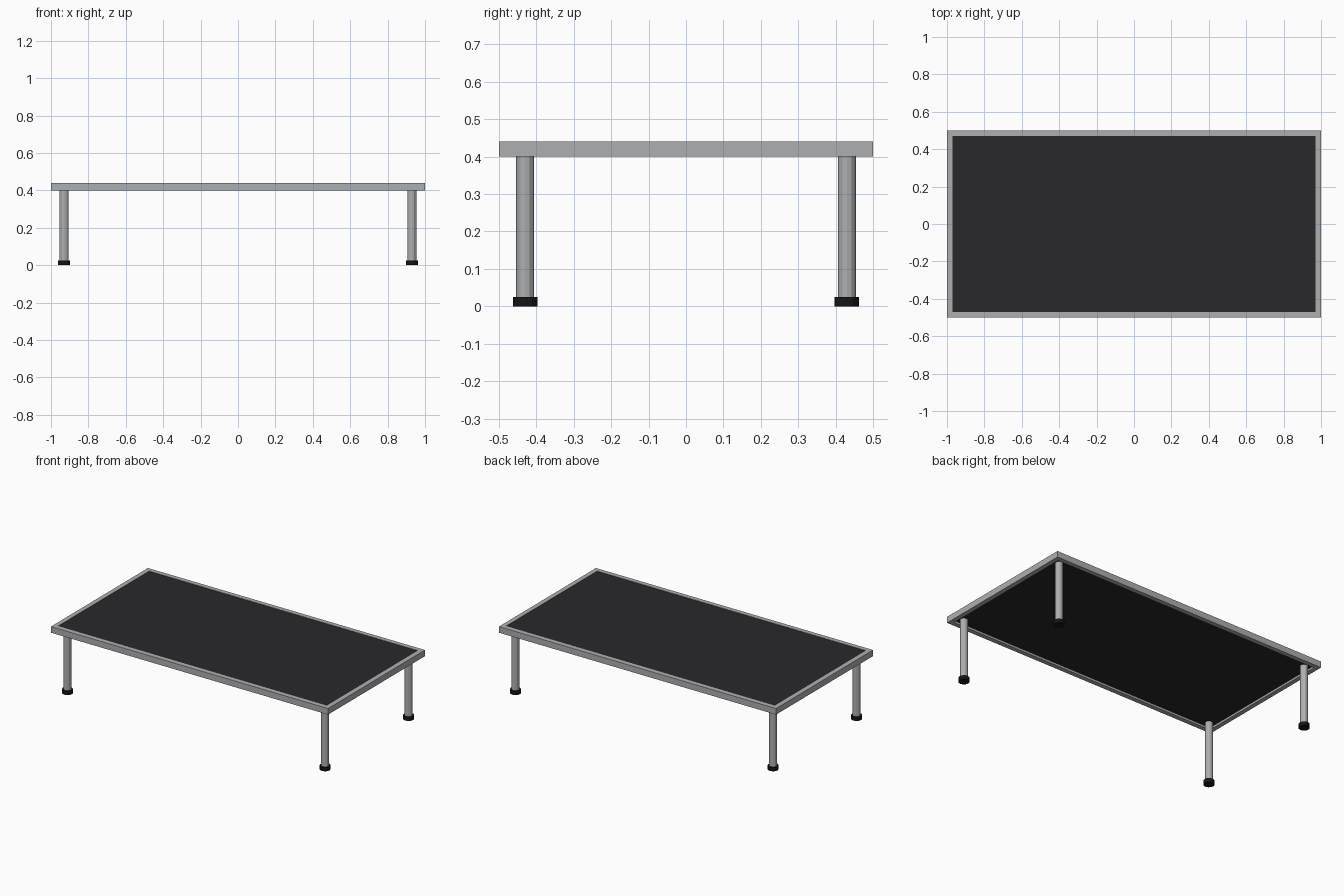
import bpy

if "Cube" in bpy.data.objects:
    bpy.data.objects.remove(bpy.data.objects["Cube"])


def paint(obj, name, color):
    mat = bpy.data.materials.get(name) or bpy.data.materials.new(name)
    mat.diffuse_color = color
    mat.use_nodes = True
    mat.node_tree.nodes["Principled BSDF"].inputs["Base Color"].default_value = mat.diffuse_color
    obj.data.materials.append(mat)


def box(name, size, loc):
    bpy.ops.mesh.primitive_cube_add(size=1, location=loc)
    obj = bpy.context.object
    obj.name = name
    obj.scale = size
    bpy.ops.object.transform_apply(location=False, rotation=False, scale=True)
    return obj


def cylinder(name, radius, z0, z1, x, y):
    bpy.ops.mesh.primitive_cylinder_add(vertices=12, radius=radius, depth=z1 - z0,
                                        location=(x, y, (z0 + z1) / 2))
    bpy.context.object.name = name
    return bpy.context.object


METAL = (0.42, 0.43, 0.44, 1)
DARK = (0.022, 0.022, 0.024, 1)
RUBBER = (0.008, 0.008, 0.008, 1)

# Mitred rectangular frame: outer and inner rings at both heights
verts = [(sx * hx, sy * hy, z)
         for hx, hy in ((1, 0.5), (0.97, 0.47)) for z in (0.40, 0.44)
         for sx, sy in ((-1, -1), (1, -1), (1, 1), (-1, 1))]
faces = []
for i in range(4):
    j = (i + 1) % 4
    faces += [(i, j, j + 4, i + 4), (i + 4, j + 4, j + 12, i + 12),
              (i + 12, j + 12, j + 8, i + 8), (i + 8, j + 8, j, i)]
mesh = bpy.data.meshes.new("frame")
mesh.from_pydata(verts, [], faces)
frame = bpy.data.objects.new("frame", mesh)
bpy.context.collection.objects.link(frame)
paint(frame, "metal", METAL)

# Dark deck panel set inside the frame
paint(box("deck_panel", (1.94, 0.94, 0.025), (0, 0, 0.4255)), "dark_deck", DARK)

# Four tubular legs with rubber feet
for side, x in (("left", -0.93), ("right", 0.93)):
    for end, y in (("front", -0.43), ("back", 0.43)):
        paint(cylinder(f"{end}_{side}_leg", 0.024, 0.01, 0.414, x, y), "metal", METAL)
        paint(cylinder(f"{end}_{side}_foot", 0.033, 0, 0.025, x, y), "rubber", RUBBER)
